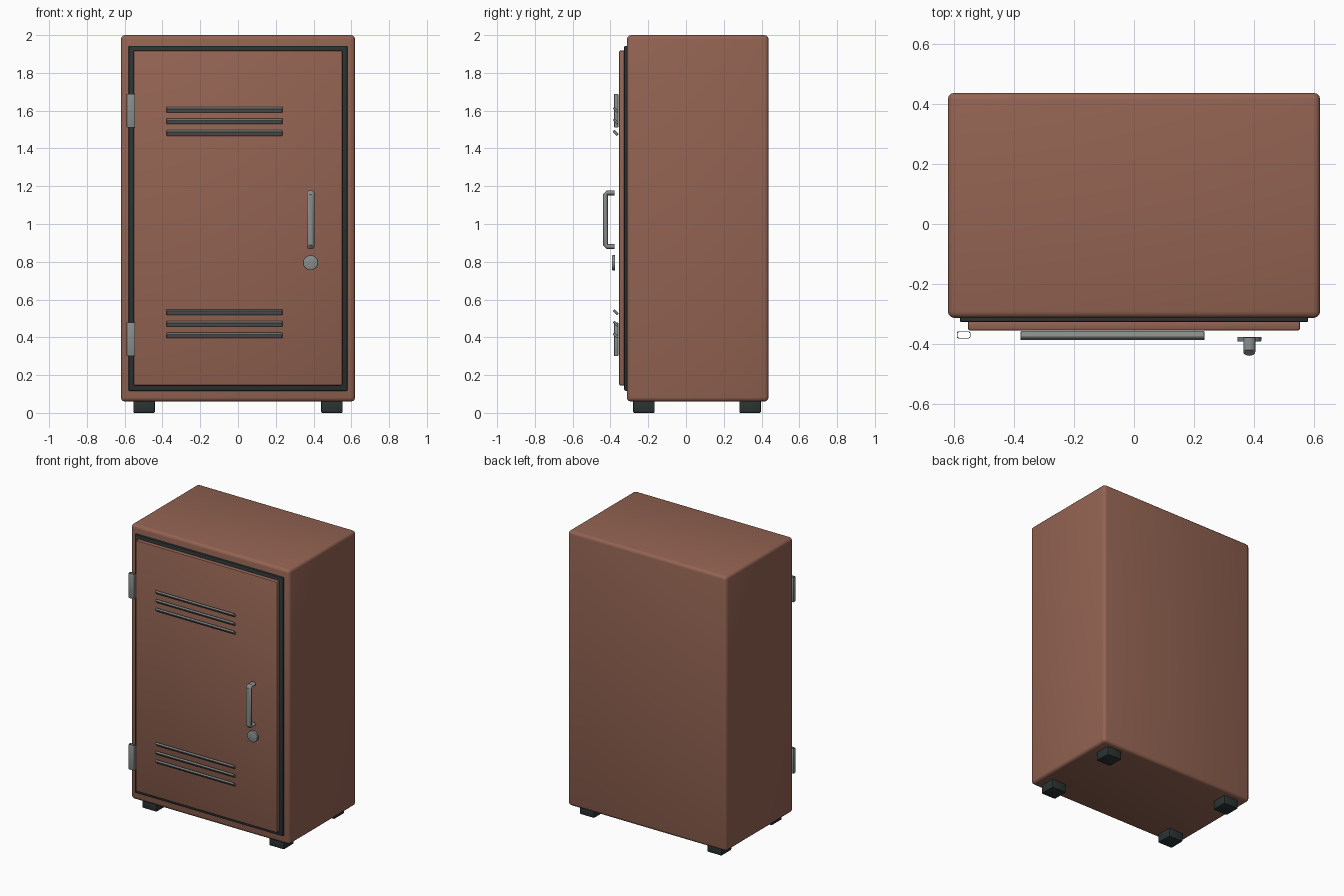
import bpy
import bmesh
import math
from mathutils import Matrix, Vector

cube = bpy.data.objects.get("Cube")
if cube:
    bpy.data.objects.remove(cube, do_unlink=True)


def material(name, rgb):
    mat = bpy.data.materials.new(name)
    mat.use_nodes = True
    colour = (*rgb, 1)
    mat.diffuse_color = colour
    mat.node_tree.nodes["Principled BSDF"].inputs["Base Color"].default_value = colour
    return mat


BROWN = material("brown_paint", (0.29, 0.125, 0.085))
DARK = material("dark_rubber", (0.024, 0.033, 0.033))
METAL = material("grey_metal", (0.25, 0.275, 0.27))


def finish(name, bm, mat):
    """Turn a bmesh into a named, shaded object."""
    mesh = bpy.data.meshes.new(name)
    bm.to_mesh(mesh)
    bm.free()
    mesh.materials.append(mat)
    obj = bpy.data.objects.new(name, mesh)
    bpy.context.collection.objects.link(obj)
    bpy.ops.object.select_all(action="DESELECT")
    obj.select_set(True)
    bpy.context.view_layer.objects.active = obj
    bpy.ops.object.shade_smooth_by_angle(angle=math.radians(35))
    return obj


def box(name, low, high, mat, bevel=0.0, tilt=0.0, segments=2):
    """Bevelled box between two corners, tilted about its own x axis."""
    low, high = Vector(low), Vector(high)
    bm = bmesh.new()
    bmesh.ops.create_cube(bm, size=1)
    bmesh.ops.scale(bm, vec=high - low, verts=bm.verts)
    if bevel:
        bmesh.ops.bevel(bm, geom=bm.edges[:], offset=bevel, segments=segments,
                        profile=0.5, affect="EDGES")
    bmesh.ops.transform(bm, verts=bm.verts,
                        matrix=Matrix.Translation((low + high) / 2)
                        @ Matrix.Rotation(tilt, 4, "X"))
    return finish(name, bm, mat)


# Cabinet shell, door seal and door
box("cabinet_body", (-0.62, -0.313, 0.06), (0.62, 0.437, 2), BROWN, 0.022, segments=3)
box("door_seal", (-0.58, -0.327, 0.117), (0.58, -0.3, 1.943), DARK, 0.006)
box("door", (-0.553, -0.355, 0.145), (0.553, -0.32, 1.918), BROWN, 0.008)

# Feet
for side, x in (("right", -0.4975), ("left", 0.4975)):
    for end, y in (("front", -0.223), ("back", 0.339)):
        box(f"{end}_{side}_foot", (x - 0.057, y - 0.057, 0),
            (x + 0.057, y + 0.057, 0.066), DARK, 0.006)

# Louvre slats, leaning outwards towards the top
for group, top in (("upper", 1.605), ("lower", 0.533)):
    for i in range(3):
        z = top - i * 0.0615
        box(f"{group}_vent_slat_{i + 1}", (-0.378, -0.388, z - 0.007),
            (0.235, -0.356, z + 0.007), METAL, 0.002, math.radians(-45), 1)

# Hinges: open-ended rounded sleeves
for label, z in (("upper", 1.6), ("lower", 0.39)):
    hinge = box(f"{label}_hinge", (-0.59, -0.381, z - 0.09),
                (-0.545, -0.358, z + 0.09), METAL, 0.005)
    bm = bmesh.new()
    bm.from_mesh(hinge.data)
    caps = [f for f in bm.faces if abs(f.normal.z) > 0.9]
    bmesh.ops.delete(bm, geom=caps, context="FACES")
    bm.to_mesh(hinge.data)
    bm.free()

# Handle: an oval rod swept along a bracket path
HANDLE_X, FRONT, BACK = 0.384, -0.426, -0.378
LOW, HIGH, ROUND = 0.88, 1.165, 0.008
path = [(BACK, LOW), (FRONT + ROUND, LOW), (FRONT, LOW + ROUND),
        (FRONT, HIGH - ROUND), (FRONT + ROUND, HIGH), (BACK, HIGH)]
bm = bmesh.new()
rings = []
for i, (y, z) in enumerate(path):
    before, after = path[max(i - 1, 0)], path[min(i + 1, len(path) - 1)]
    along = Vector((0, after[0] - before[0], after[1] - before[1])).normalized()
    across = along.cross(Vector((1, 0, 0)))
    ring = []
    for k in range(16):
        a = math.tau * k / 16
        offset = Vector((math.cos(a) * 0.02, 0, 0)) + across * math.sin(a) * 0.013
        ring.append(bm.verts.new(Vector((HANDLE_X, y, z)) + offset))
    rings.append(ring)
for a, b in zip(rings, rings[1:]):
    for k in range(16):
        bm.faces.new((a[k], a[k - 1], b[k - 1], b[k]))
bm.faces.new(rings[0])
bm.faces.new(rings[-1])
bmesh.ops.recalc_face_normals(bm, faces=bm.faces[:])
finish("door_handle", bm, METAL)

# Lock disc below the handle
bm = bmesh.new()
bmesh.ops.create_cone(bm, cap_ends=True, segments=20, radius1=0.04, radius2=0.04,
                      depth=0.016)
front = [e for e in bm.edges if all(v.co.z > 0 for v in e.verts)]
bmesh.ops.bevel(bm, geom=front, offset=0.004, segments=2, profile=0.5, affect="EDGES")
bmesh.ops.transform(bm, verts=bm.verts,
                    matrix=Matrix.Translation((HANDLE_X, -0.384, 0.795))
                    @ Matrix.Rotation(math.pi / 2, 4, "X"))
finish("door_lock", bm, METAL)
